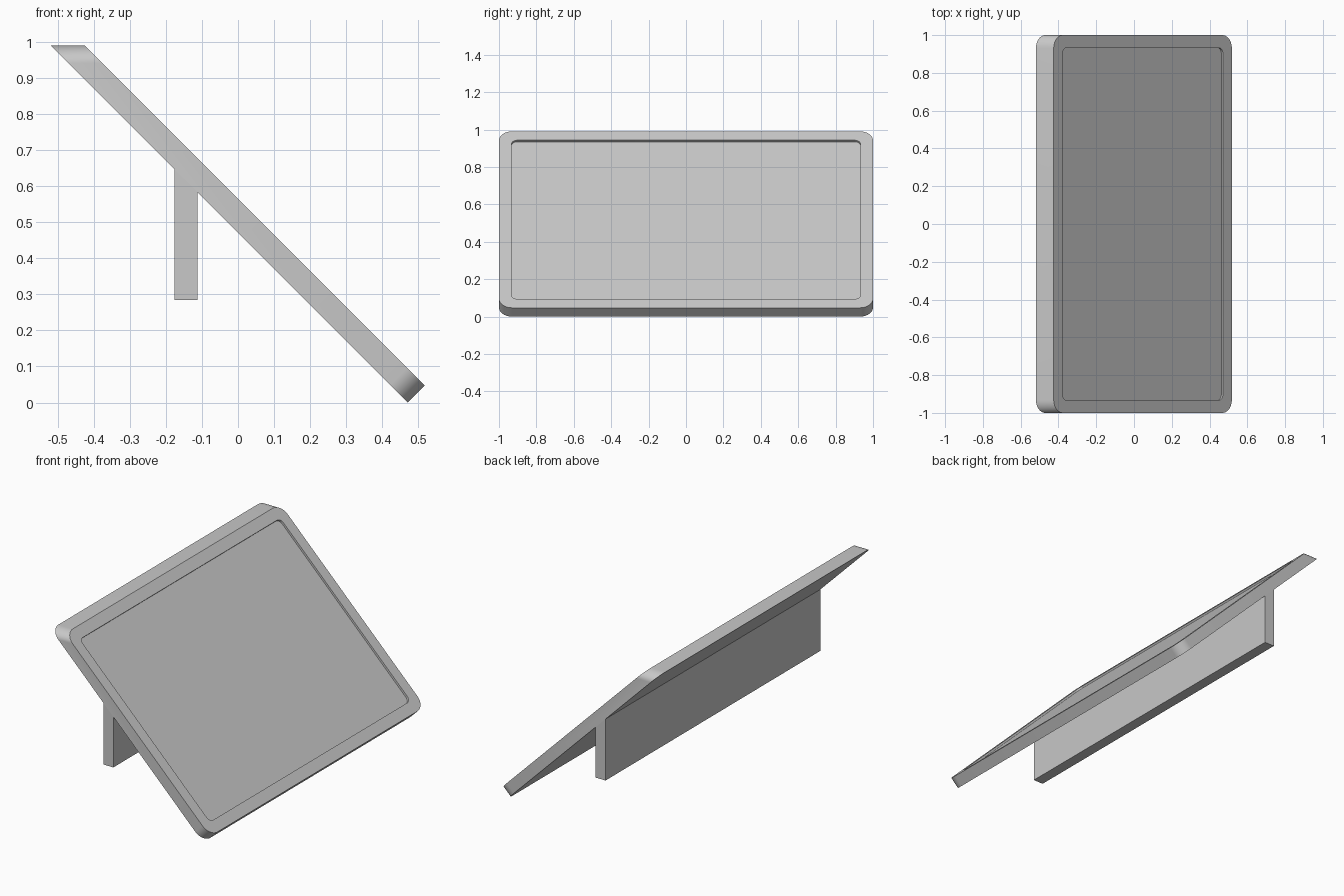
import bpy, bmesh
from math import pi, sin, cos, radians, sqrt
from mathutils import Vector

cube = bpy.data.objects.get("Cube")
if cube:
    bpy.data.objects.remove(cube, do_unlink=True)

grey = bpy.data.materials.new("light_grey")
grey.use_nodes = True
colour = (0.58, 0.58, 0.58, 1)
grey.diffuse_color = colour
grey.node_tree.nodes["Principled BSDF"].inputs["Base Color"].default_value = colour

# Slab frame: origin at the lower front edge, leaning back at 45 degrees
S = 1 / sqrt(2)
ORIGIN = Vector((0.518, 0, 0.047))
UP, OUT = Vector((-S, 0, S)), Vector((S, 0, S))
LENGTH, THICK, BORDER, RECESS = 1.334, 0.0665, 0.067, 0.012


def finish(bm, name):
    bmesh.ops.recalc_face_normals(bm, faces=bm.faces[:])
    mesh = bpy.data.meshes.new(name)
    bm.to_mesh(mesh)
    bm.free()
    mesh.materials.append(grey)
    obj = bpy.data.objects.new(name, mesh)
    bpy.context.collection.objects.link(obj)
    return obj


def ring(bm, inset, radius, depth, shear=0, steps=10):
    """Rounded rectangle on the slab; shear lengthens its upper end."""
    half_u, half_y = LENGTH / 2 - inset, 1 - inset
    corners = [(1, 1), (-1, 1), (-1, -1), (1, -1)]
    verts = []
    for k, (su, sy) in enumerate(corners):
        for i in range(steps + 1):
            a = (k + i / steps) * pi / 2
            u = LENGTH / 2 + su * (half_u - radius) + radius * cos(a)
            y = sy * (half_y - radius) + radius * sin(a)
            if su > 0:
                u += shear
            verts.append(bm.verts.new(ORIGIN + UP * u - OUT * depth + Vector((0, y, 0))))
    return verts


# Leaning panel with rounded corners, level top edge and shallow front recess
bm = bmesh.new()
rings = [ring(bm, 0, 0.07, THICK, THICK),
         ring(bm, 0, 0.07, 0),
         ring(bm, BORDER, 0.03, 0),
         ring(bm, BORDER, 0.03, RECESS)]
for a, b in zip(rings, rings[1:]):
    for i in range(len(a)):
        j = (i + 1) % len(a)
        bm.faces.new((a[i], a[j], b[j], b[i]))
bm.faces.new(rings[0])
bm.faces.new(rings[-1])
panel = finish(bm, "panel")
bpy.ops.object.select_all(action='DESELECT')
panel.select_set(True)
bpy.context.view_layer.objects.active = panel
bpy.ops.object.shade_smooth_by_angle(angle=radians(30))

# Upright support, its top cut to the slope of the panel back
back = ORIGIN - OUT * THICK
slope = back.x + back.z
left, right, base = -0.176, -0.112, 0.285
profile = [(left, base), (right, base), (right, slope - right), (left, slope - left)]
bm = bmesh.new()
face = bm.faces.new([bm.verts.new((x, -1, z)) for x, z in profile])
extruded = bmesh.ops.extrude_face_region(bm, geom=[face], use_keep_orig=True)
bmesh.ops.translate(bm, vec=(0, 2, 0),
                    verts=[g for g in extruded["geom"] if isinstance(g, bmesh.types.BMVert)])
finish(bm, "rear_support")
